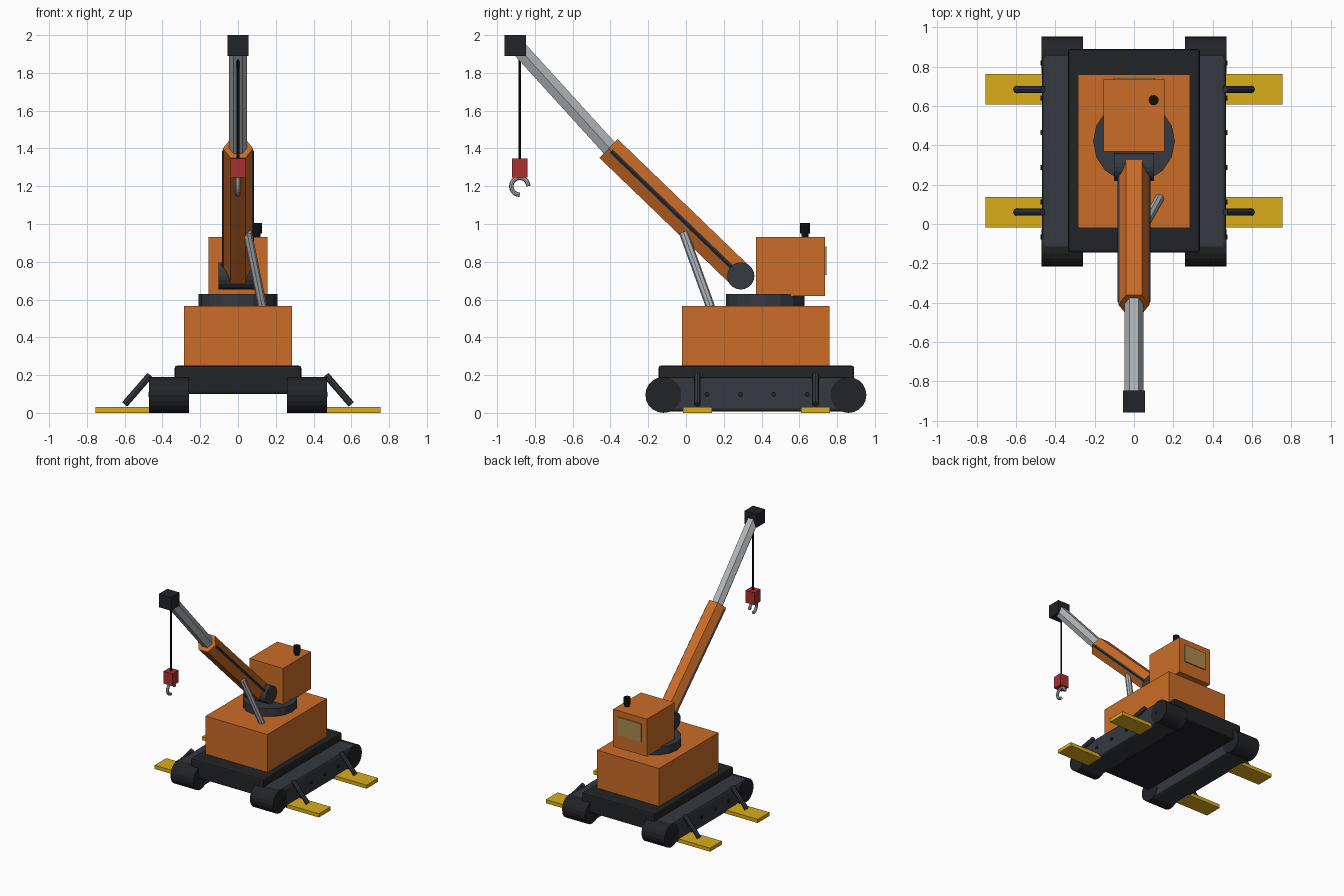
import bpy, bmesh
from math import cos, sin, pi
from mathutils import Vector

if "Cube" in bpy.data.objects:
    bpy.data.objects.remove(bpy.data.objects["Cube"])


def material(name, rgb):
    m = bpy.data.materials.new(name)
    m.diffuse_color = (*rgb, 1)
    m.use_nodes = True
    m.node_tree.nodes["Principled BSDF"].inputs["Base Color"].default_value = m.diffuse_color
    return m


ORANGE = material("orange_paint", (0.60, 0.15, 0.02))
BLACK = material("black_rubber", (0.016, 0.017, 0.02))
SLATE = material("slate_metal", (0.035, 0.04, 0.05))
YELLOW = material("yellow_paint", (0.70, 0.42, 0.01))
SILVER = material("silver_metal", (0.45, 0.47, 0.49))
RED = material("red_paint", (0.40, 0.03, 0.025))
GLASS = material("amber_glass", (0.42, 0.25, 0.08))
CABLE = material("cable_black", (0.005, 0.005, 0.006))


def finish(name, bm, mat, bevel=0):
    bmesh.ops.recalc_face_normals(bm, faces=bm.faces)
    if bevel:
        bmesh.ops.bevel(bm, geom=bm.edges[:], offset=bevel, segments=2,
                        profile=0.5, affect='EDGES')
    me = bpy.data.meshes.new(name)
    bm.to_mesh(me)
    bm.free()
    me.materials.append(mat)
    ob = bpy.data.objects.new(name, me)
    bpy.context.collection.objects.link(ob)
    return ob


def box(name, lo, hi, mat, bevel=0):
    bm = bmesh.new()
    bmesh.ops.create_cube(bm, size=1)
    lo, hi = Vector(lo), Vector(hi)
    for v in bm.verts:
        v.co = (lo + hi) / 2 + v.co * (hi - lo)
    return finish(name, bm, mat, bevel)


def tube(name, points, r, sides, mat, ref=(1, 0, 0)):
    """Prism swept through points; ref sets where its first corner points."""
    pts = [Vector(p) for p in points]
    bm = bmesh.new()
    rings = []
    for i, p in enumerate(pts):
        d = (pts[min(i + 1, len(pts) - 1)] - pts[max(i - 1, 0)]).normalized()
        u = Vector(ref)
        u = (u - d * u.dot(d)).normalized()
        w = d.cross(u)
        rings.append([bm.verts.new(p + r * (cos(a) * u + sin(a) * w))
                      for a in (2 * pi * k / sides for k in range(sides))])
    for a, b in zip(rings, rings[1:]):
        for k in range(sides):
            n = (k + 1) % sides
            bm.faces.new((a[k], a[n], b[n], b[k]))
    bm.faces.new(rings[0])
    bm.faces.new(rings[-1])
    return finish(name, bm, mat)


# Chassis and body
box("chassis", (-0.335, -0.145, 0.10), (0.335, 0.89, 0.25), BLACK, 0.012)
box("body", (-0.285, -0.02, 0.245), (0.285, 0.76, 0.565), ORANGE)

# Crawler tracks and outriggers on both sides
for s, side in ((-1, "left"), (1, "right")):
    x0, x1 = sorted((s * 0.262, s * 0.467))
    box(f"track_{side}", (x0, -0.13, 0.008), (x1, 0.87, 0.19), SLATE, 0.018)
    for y, end in ((-0.12, "front"), (0.86, "rear")):
        tube(f"track_roller_{end}_{side}", [(s * 0.26, y, 0.095), (s * 0.47, y, 0.095)],
             0.095, 20, BLACK, (0, 1, 0))
    for i in range(6):
        y = -0.066 + i * 0.177
        tube(f"track_bolt_{i + 1}_{side}", [(s * 0.45, y, 0.098), (s * 0.475, y, 0.098)],
             0.013, 8, BLACK, (0, 1, 0))
    for y, end in ((0.06, "front"), (0.685, "rear")):
        x0, x1 = sorted((s * 0.45, s * 0.755))
        box(f"outrigger_pad_{end}_{side}", (x0, y - 0.077, 0), (x1, y + 0.077, 0.03), YELLOW)
        tube(f"outrigger_arm_{end}_{side}", [(s * 0.465, y, 0.20), (s * 0.60, y, 0.045)],
             0.018, 8, SLATE)

# Turntable and cab
tube("turntable", [(0, 0.42, 0.56), (0, 0.42, 0.63)], 0.208, 16, SLATE)
box("cab", (-0.155, 0.37, 0.62), (0.155, 0.735, 0.93), ORANGE)
box("cab_window", (-0.105, 0.73, 0.73), (0.105, 0.743, 0.88), GLASS)
tube("exhaust_pipe", [(0.10, 0.63, 0.92), (0.10, 0.63, 0.96)], 0.019, 12, CABLE)
tube("exhaust_cap", [(0.10, 0.63, 0.95), (0.10, 0.63, 1.005)], 0.026, 12, CABLE)

# Boom: pivot, hexagonal outer and inner sections, side strips and head
tube("boom_pivot", [(-0.103, 0.29, 0.725), (0.103, 0.29, 0.725)], 0.072, 20, SLATE, (0, 1, 0))
base, tip = Vector((0, 0.285, 0.73)), Vector((0, -0.41, 1.40))
tube("boom_outer", [base, tip], 0.08, 6, ORANGE)
tube("boom_inner", [tip.lerp(base, 0.08), (0, -0.885, 1.93)], 0.048, 6, SILVER)
for s, side in ((-1, "left"), (1, "right")):
    off = Vector((s * 0.073, 0, 0))
    tube(f"boom_strip_{side}", [base.lerp(tip, 0.02) + off, base.lerp(tip, 0.98) + off],
         0.012, 4, SLATE)
box("boom_head", (-0.056, -0.96, 1.89), (0.056, -0.848, 2.0), BLACK)

# Lift cylinder
tube("lift_cylinder", [(0.05, -0.013, 0.955), (0.13, 0.13, 0.56)], 0.024, 8, SILVER)

# Cable, block and hook
tube("cable", [(0, -0.88, 1.92), (0, -0.88, 1.33)], 0.007, 8, CABLE)
box("hook_block", (-0.04, -0.92, 1.245), (0.04, -0.84, 1.347), RED)
arc = [pi * 1.5 * i / 14 for i in range(15)]
tube("hook", [(0, -0.88 + 0.045 * cos(a), 1.20 + 0.045 * sin(a)) for a in arc],
     0.012, 8, SILVER)
